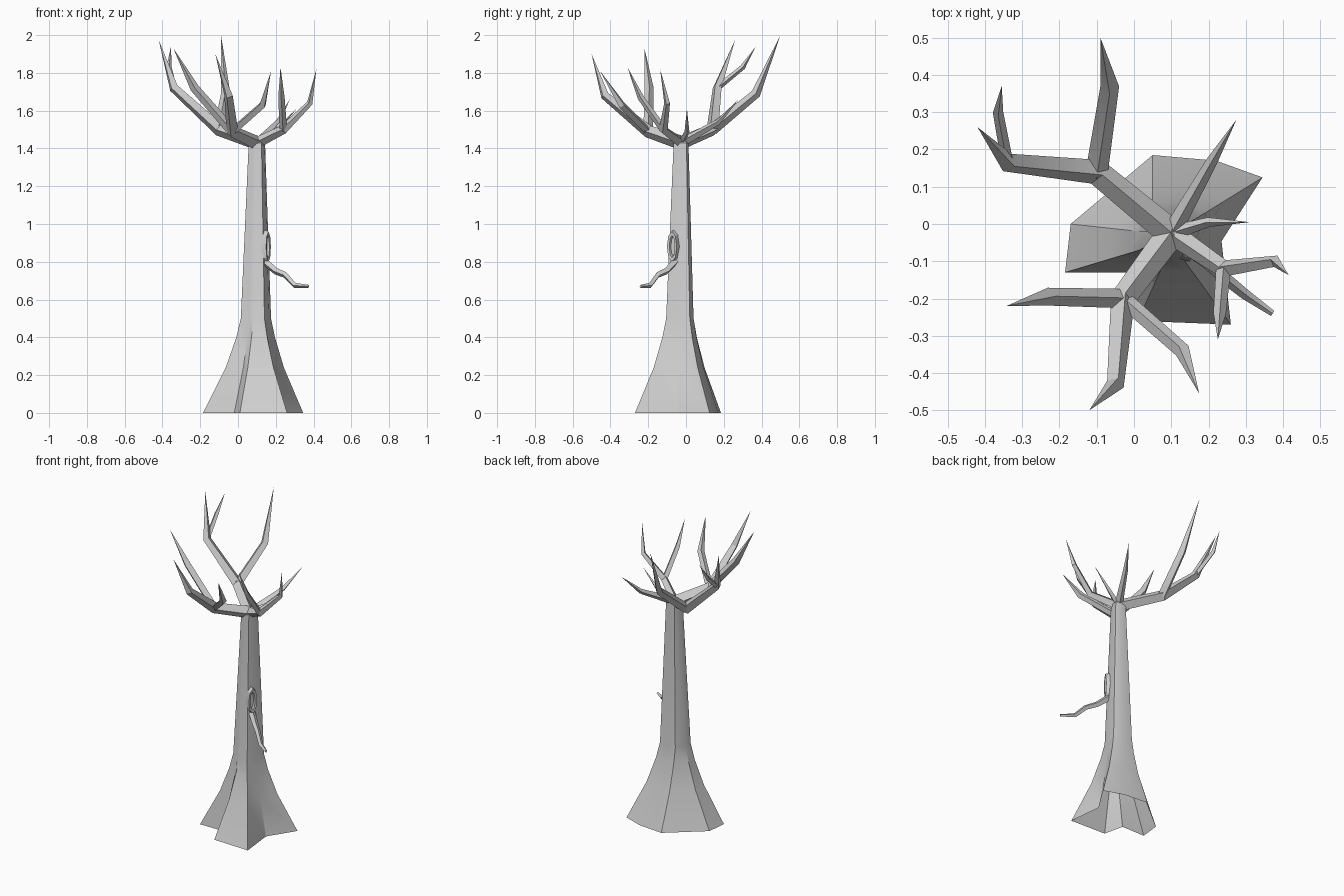
import bpy, bmesh, math
from mathutils import Vector

cube = bpy.data.objects.get("Cube")
if cube:
    bpy.data.objects.remove(cube, do_unlink=True)

bark = bpy.data.materials.new("grey_bark")
bark.use_nodes = True
colour = (0.63, 0.63, 0.63, 1)
bark.diffuse_color = colour
bark.node_tree.nodes["Principled BSDF"].inputs["Base Color"].default_value = colour


def finish(name, bm):
    """Turn a bmesh into a shaded bark object."""
    bmesh.ops.recalc_face_normals(bm, faces=bm.faces)
    mesh = bpy.data.meshes.new(name)
    bm.to_mesh(mesh)
    bm.free()
    mesh.materials.append(bark)
    obj = bpy.data.objects.new(name, mesh)
    bpy.context.collection.objects.link(obj)
    bpy.ops.object.select_all(action="DESELECT")
    obj.select_set(True)
    bpy.context.view_layer.objects.active = obj
    bpy.ops.object.shade_smooth_by_angle(angle=math.radians(32))
    return obj


def bridge(bm, lower, upper):
    """Join two rings of equal size with quads."""
    n = len(lower)
    for i in range(n):
        j = (i + 1) % n
        bm.faces.new((lower[i], lower[j], upper[j], upper[i]))


def limb(name, points, radii, sides=4):
    """Tapered faceted branch along a path; a zero last radius makes a point."""
    pts = [Vector(p) for p in points]
    run = pts[-1] - pts[0]
    side = Vector((run.y, -run.x, 0)).normalized()
    bm = bmesh.new()
    rings = []
    for k, (p, r) in enumerate(zip(pts, radii)):
        if r == 0:
            continue
        tangent = Vector()
        if k > 0:
            tangent += (p - pts[k - 1]).normalized()
        if k < len(pts) - 1:
            tangent += (pts[k + 1] - p).normalized()
        up = side.cross(tangent).normalized()
        across = tangent.cross(up).normalized()
        ring = []
        for s in range(sides):
            a = math.tau * s / sides
            ring.append(bm.verts.new(p + r * (across * math.cos(a) + up * math.sin(a))))
        rings.append(ring)
    for low, high in zip(rings, rings[1:]):
        bridge(bm, low, high)
    bm.faces.new(rings[0])
    if radii[-1] == 0:
        tip = bm.verts.new(pts[-1])
        for s in range(sides):
            bm.faces.new((rings[-1][s], rings[-1][(s + 1) % sides], tip))
    else:
        bm.faces.new(rings[-1])
    return finish(name, bm)


# Trunk: root outline blended into the stem outline, then tapered to the crown
roots = [(-.185, -.13), (-.17, 0), (.05, .185), (.22, .17), (.345, .125),
         (.235, -.046), (.26, -.27), (.01, -.26), (-.02, -.13)]
stem = [(.015, -.07), (.015, -.02), (.05, .04), (.12, .04), (.175, .02),
        (.165, -.045), (.14, -.105), (.08, -.105), (.06, -.095)]
bm = bmesh.new()
rings = []
for z, blend in ((0, 0), (.24, .6), (.4, .88), (.5, 1)):
    rings.append([bm.verts.new((*Vector(a).lerp(Vector(b), blend), z))
                  for a, b in zip(roots, stem)])
centre = Vector((.1, -.026))
rings.append([bm.verts.new((*(centre + (Vector(p) - Vector((.095, -.032))) * .54), 1.43))
              for p in stem])
for low, high in zip(rings, rings[1:]):
    bridge(bm, low, high)
peak = bm.verts.new((*centre, 1.465))
for i, v in enumerate(rings[-1]):
    bm.faces.new((v, rings[-1][(i + 1) % len(stem)], peak))
finish("trunk", bm)

# Forks where the main boughs divide
crown = (.1, -.025, 1.43)
back_fork = (-.1, .14, 1.5)
back_elbow = (-.34, .165, 1.72)
front_fork = (-.03, -.2, 1.49)
side_fork = (.24, -.12, 1.5)

# Back bough and its shoots
limb("back_bough", [crown, back_fork, back_elbow, (-.42, .26, 1.975)], [.038, .035, .026, 0])
limb("back_bough_shoot", [back_elbow, (-.365, .3, 1.83), (-.355, .37, 1.94)], [.016, .014, 0])
limb("back_upright", [back_fork, (-.065, .37, 1.69), (-.09, .5, 2)], [.03, .025, 0])

# Front bough and its shoots
limb("front_bough", [crown, front_fork, (-.05, -.43, 1.68), (-.12, -.5, 1.9)], [.038, .034, .024, 0])
limb("front_bough_outer_shoot", [front_fork, (-.23, -.195, 1.72), (-.342, -.22, 1.93)], [.026, .024, 0])
limb("front_bough_inner_shoot", [front_fork, (.13, -.34, 1.63), (.175, -.455, 1.81)], [.022, .021, 0])

# Side bough and its shoots
limb("side_bough", [crown, side_fork, (.38, -.1, 1.64), (.415, -.137, 1.82)], [.03, .024, .016, 0])
limb("side_bough_shoot", [side_fork, (.23, -.24, 1.67), (.225, -.31, 1.83)], [.02, .017, 0])

# Thin crown twigs
limb("back_crown_twig", [crown, (.21, .17, 1.54), (.275, .28, 1.66)], [.025, .015, 0])
limb("side_crown_twig", [crown, (.2, .005, 1.49), (.31, .005, 1.61)], [.02, .013, 0])

# Low twig below the knot
limb("low_twig", [(.13, -.05, .81), (.2, -.105, .75), (.25, -.15, .73), (.3, -.19, .675), (.372, -.24, .67)],
     [.022, .018, .016, .014, .008])

# Knot: a tall rim around a shallow hollow on the trunk
bm = bmesh.new()
outward = Vector((.9, -.44, 0)).normalized()
sideways = Vector((.44, .9, 0)).normalized()
middle = Vector((.147, -.068, .88))
loops = []
for width, height, depth in ((.034, .09, -.01), (.029, .08, .016), (.016, .06, .014), (.012, .05, .002)):
    loops.append([bm.verts.new(middle + outward * depth + sideways * width * math.cos(a)
                               + Vector((0, 0, height * math.sin(a))))
                  for a in (math.tau * i / 8 for i in range(8))])
for outer, inner in zip(loops, loops[1:]):
    bridge(bm, outer, inner)
bm.faces.new(loops[-1])
finish("knot", bm)
